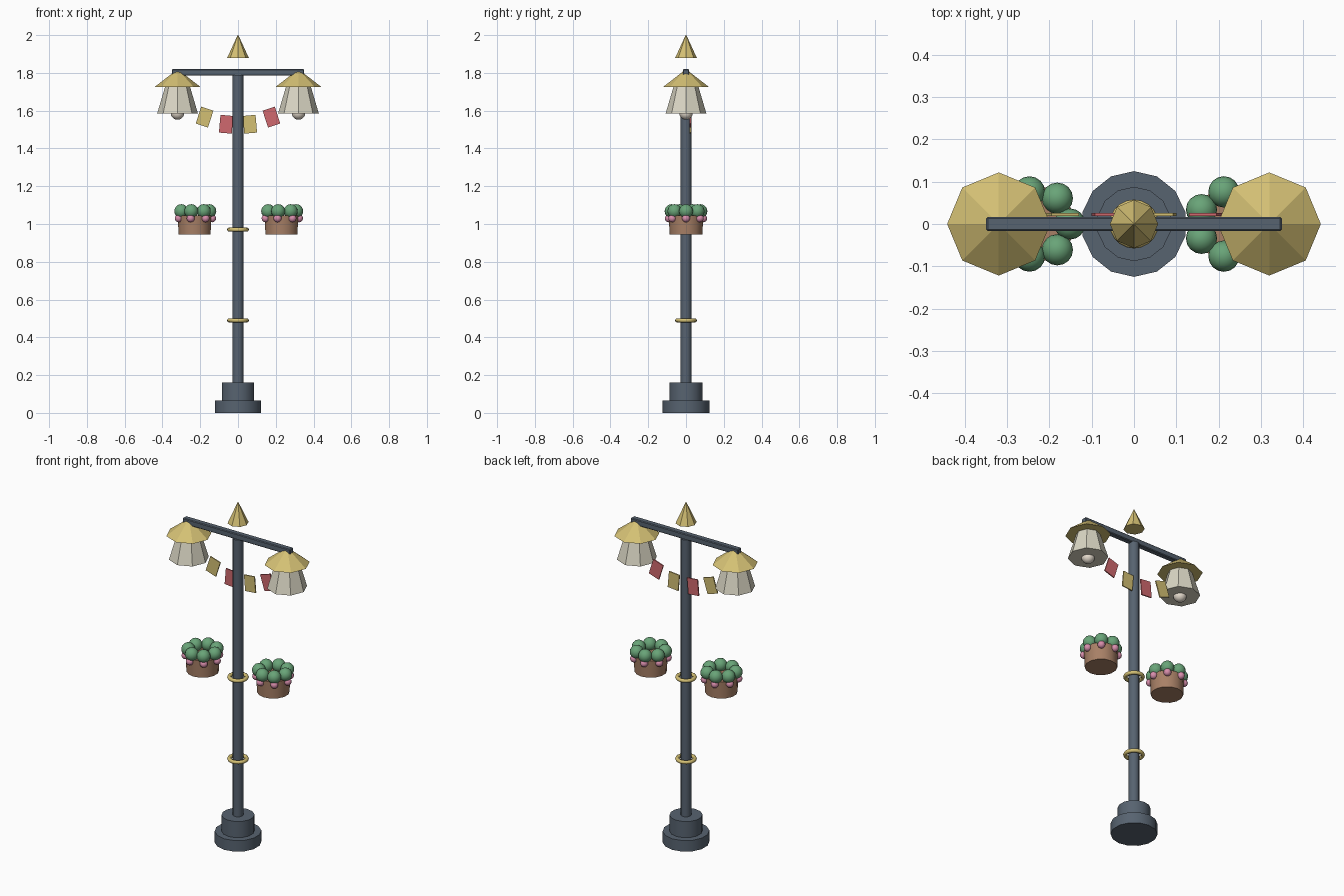
import bpy
import bmesh
import math
from mathutils import Matrix, Vector

default = bpy.data.objects.get("Cube")
if default:
    bpy.data.objects.remove(default, do_unlink=True)


def material(name, rgb):
    """Flat colour given as 0-255 display values, stored linear."""
    lin = [((c / 255 + 0.055) / 1.055) ** 2.4 for c in rgb] + [1.0]
    m = bpy.data.materials.new(name)
    m.use_nodes = True
    m.diffuse_color = lin
    m.node_tree.nodes["Principled BSDF"].inputs["Base Color"].default_value = lin
    return m


SLATE = material("slate_metal", (87, 99, 112))
GOLD = material("soft_gold", (212, 192, 116))
CREAM = material("cream_glass", (218, 214, 196))
BULB = material("warm_bulb", (232, 222, 208))
RED = material("coral_red", (208, 105, 110))
CLAY = material("clay", (168, 128, 102))
GREEN = material("leaf_green", (105, 164, 120))
PINK = material("blossom_pink", (216, 142, 172))


def finish(name, bm, mat, smooth=None):
    mesh = bpy.data.meshes.new(name)
    bm.to_mesh(mesh)
    bm.free()
    mesh.materials.append(mat)
    obj = bpy.data.objects.new(name, mesh)
    bpy.context.collection.objects.link(obj)
    if smooth:
        bpy.ops.object.select_all(action="DESELECT")
        obj.select_set(True)
        bpy.context.view_layer.objects.active = obj
        bpy.ops.object.shade_smooth_by_angle(angle=math.radians(smooth))
    return obj


def cone(name, mat, x, z0, z1, r0, r1, sides, smooth=None):
    bm = bmesh.new()
    bmesh.ops.create_cone(bm, cap_ends=True, segments=sides, radius1=r0, radius2=r1,
                          depth=z1 - z0, matrix=Matrix.Translation((x, 0, (z0 + z1) / 2)))
    return finish(name, bm, mat, smooth)


def balls(name, mat, centres, radius):
    bm = bmesh.new()
    for c in centres:
        bmesh.ops.create_uvsphere(bm, u_segments=16, v_segments=10, radius=radius,
                                  matrix=Matrix.Translation(c))
    return finish(name, bm, mat, 40)


def box(name, mat, centre, size, tilt=0.0):
    bm = bmesh.new()
    place = (Matrix.Translation(centre) @ Matrix.Rotation(tilt, 4, "Y")
             @ Matrix.Diagonal((*size, 1)))
    bmesh.ops.create_cube(bm, size=1, matrix=place)
    return finish(name, bm, mat)


def ring(name, mat, z, major, minor):
    """Circle of section points spun around the pole."""
    bm = bmesh.new()
    pts = [bm.verts.new((major + minor * math.cos(a), 0, z + minor * math.sin(a)))
           for a in (math.tau * i / 8 for i in range(8))]
    edges = [bm.edges.new((pts[i], pts[i - 1])) for i in range(8)]
    bmesh.ops.spin(bm, geom=pts + edges, cent=(0, 0, 0), axis=(0, 0, 1),
                   angle=math.tau, steps=20, use_merge=True)
    bmesh.ops.remove_doubles(bm, verts=bm.verts, dist=1e-5)
    bmesh.ops.recalc_face_normals(bm, faces=bm.faces)
    return finish(name, bm, mat, 50)


def around(x, z, radius, count=7):
    return [Vector((x + radius * math.cos(a), radius * math.sin(a), z))
            for a in (math.tau * i / count for i in range(count))]


# Post: stepped foot, pole, collars, cross arm and finial
cone("foot_lower", SLATE, 0, 0, 0.065, 0.125, 0.125, 14, 30)
cone("foot_upper", SLATE, 0, 0.065, 0.16, 0.088, 0.088, 14, 30)
cone("pole", SLATE, 0, 0.16, 1.79, 0.029, 0.029, 12, 32)
ring("collar_lower", GOLD, 0.49, 0.047, 0.011)
ring("collar_upper", GOLD, 0.97, 0.047, 0.011)
arm = box("cross_arm", SLATE, (0, 0, 1.803), (0.70, 0.034, 0.034))
bevel = arm.modifiers.new("soft_edges", "BEVEL")
bevel.width = 0.004
bevel.segments = 1
cone("finial", GOLD, 0, 1.88, 2.0, 0.057, 0.002, 8)

# Lamps and flower pots hang on both sides
for side, s in (("left", 1), ("right", -1)):
    x = 0.32 * s
    cone(f"lamp_cap_{side}", GOLD, x, 1.725, 1.807, 0.122, 0.016, 8)
    cone(f"lamp_shade_{side}", CREAM, x, 1.585, 1.74, 0.108, 0.062, 8)
    balls(f"bulb_{side}", BULB, [(x, 0, 1.588)], 0.036)
    x = 0.23 * s
    cone(f"pot_{side}", CLAY, x, 0.945, 1.045, 0.087, 0.091, 14, 30)
    balls(f"leaves_{side}", GREEN, around(x, 1.068, 0.078), 0.037)
    balls(f"blossoms_{side}", PINK, around(x, 1.03, 0.093), 0.021)

# Bunting flags sagging between the lamps
flags = ((-0.177, 1.566, 18, GOLD), (-0.063, 1.528, 5, RED),
         (0.063, 1.528, -5, GOLD), (0.177, 1.566, -18, RED))
for i, (x, z, tilt, mat) in enumerate(flags, 1):
    box(f"flag_{i}", mat, (x, 0.023, z), (0.068, 0.007, 0.094), math.radians(tilt))
